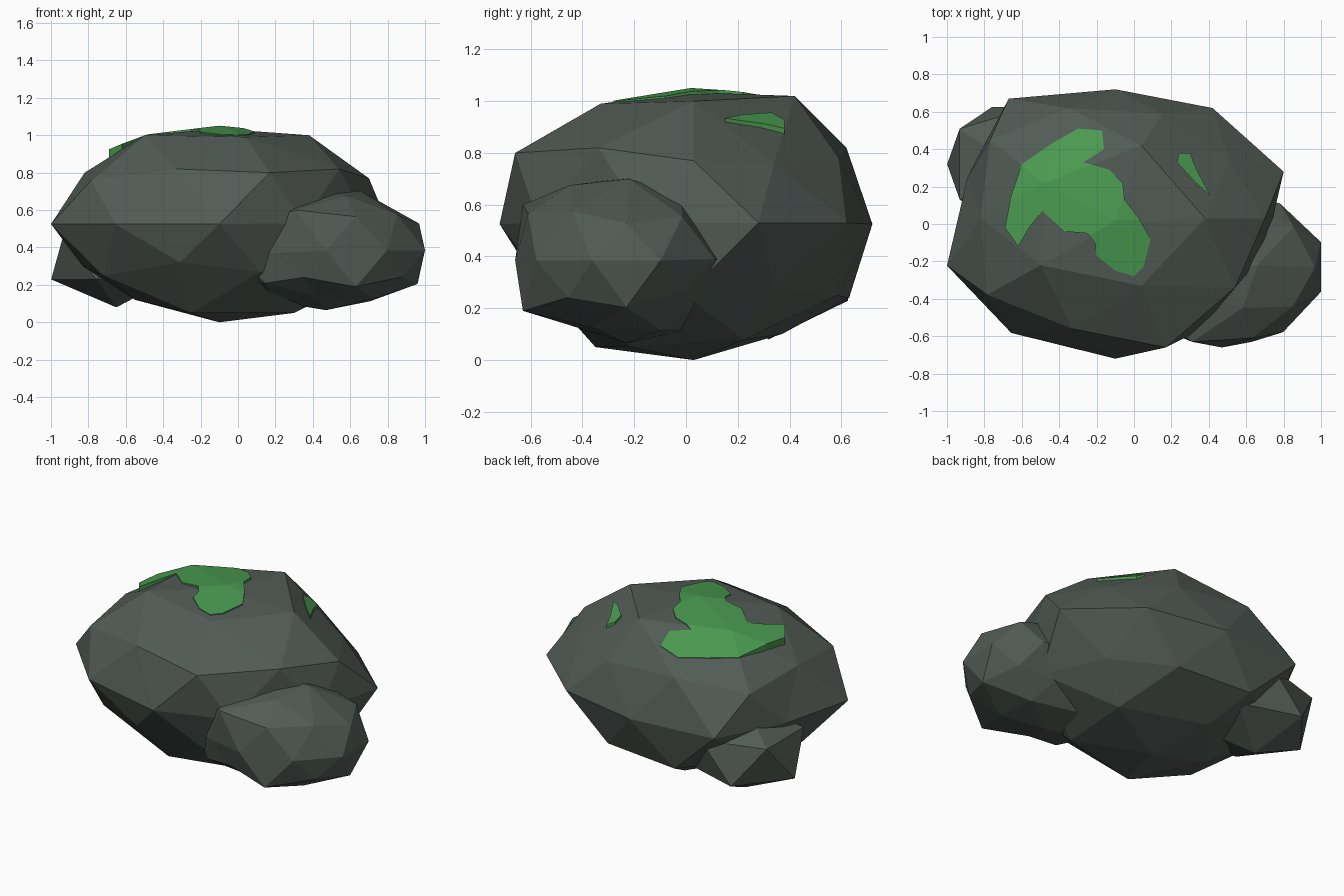
import bpy
import bmesh
from mathutils import Vector

old_cube = bpy.data.objects.get("Cube")
if old_cube:
    bpy.data.objects.remove(old_cube, do_unlink=True)


def make_material(name, colour):
    mat = bpy.data.materials.new(name)
    mat.use_nodes = True
    mat.diffuse_color = colour
    for node in mat.node_tree.nodes:
        if node.type == 'BSDF_PRINCIPLED':
            node.inputs["Base Color"].default_value = colour
            node.inputs["Roughness"].default_value = 0.9
    return mat


def add_object(name, bm, material=None):
    mesh = bpy.data.meshes.new(name)
    bm.to_mesh(mesh)
    bm.free()
    obj = bpy.data.objects.new(name, mesh)
    bpy.context.scene.collection.objects.link(obj)
    if material:
        mesh.materials.append(material)
    return obj


def make_rock(name, centre, radii, detail, material, dents=(), lift=0.0):
    """Faceted stone: a stretched icosphere whose nearest corners move to the dents."""
    bm = bmesh.new()
    bmesh.ops.create_icosphere(bm, subdivisions=detail, radius=1)
    for v in bm.verts:
        v.co = Vector(centre) + Vector(a * r for a, r in zip(v.co, radii))
    for dent in dents:
        target = Vector(dent)
        min(bm.verts, key=lambda v: (v.co - target).length).co = target
    for v in bm.verts:
        v.co.z += lift
    return add_object(name, bm, material)


def make_moss(name, outline, base, material):
    """Moss patch: the raised stone surface kept only inside an outline."""
    bm = bmesh.new()
    face = bm.faces.new([bm.verts.new((x, y, 0.8)) for x, y in outline])
    top = bmesh.ops.extrude_face_region(bm, geom=[face])["geom"]
    for v in top:
        if isinstance(v, bmesh.types.BMVert):
            v.co.z = 1.2
    bmesh.ops.recalc_face_normals(bm, faces=bm.faces)
    cutter = add_object(name + "_cutter", bm)
    cutter.hide_render = True

    patch = base.copy()
    patch.name = name
    bpy.context.scene.collection.objects.link(patch)
    mod = patch.modifiers.new("outline", 'BOOLEAN')
    mod.operation = 'INTERSECT'
    mod.solver = 'EXACT'
    mod.object = cutter
    bpy.context.view_layer.update()
    graph = bpy.context.evaluated_depsgraph_get()
    mesh = bpy.data.meshes.new_from_object(patch.evaluated_get(graph))
    patch.modifiers.clear()
    patch.data = mesh
    mesh.materials.clear()
    mesh.materials.append(material)
    for poly in mesh.polygons:
        poly.material_index = 0
    bpy.data.objects.remove(cutter, do_unlink=True)


stone = make_material("dark_grey_stone", (0.085, 0.105, 0.092, 1))
green = make_material("moss_green", (0.068, 0.32, 0.08, 1))

# Main boulder
centre, radii = (-0.1, 0, 0.525), (0.946, 0.72, 0.525)
dents = [
    # crown
    (-0.1, 0, 1.035), (0.38, 0.03, 1), (0.04, 0.42, 1.02),
    (0.04, -0.33, 0.99), (-0.5, -0.22, 1), (-0.48, 0.22, 1),
    # shoulders
    (0.17, -0.66, 0.8), (-0.33, -0.56, 0.82), (0.54, -0.34, 0.82),
    (0.7, 0.03, 0.77), (0.51, 0.34, 0.76), (0.15, 0.59, 0.78),
    (-0.35, 0.62, 0.82), (-0.82, 0.03, 0.8), (-0.77, 0.45, 0.76),
    # waist
    (0.8, 0.28, 0.53), (0.42, 0.62, 0.53), (-0.67, 0.67, 0.53),
    (-0.89, 0.25, 0.53), (0.7, -0.15, 0.53), (0.35, -0.57, 0.53),
    # underside
    (-0.31, -0.59, 0.32), (0.12, -0.53, 0.27), (-0.72, -0.34, 0.25),
    (-0.83, 0, 0.3), (-0.7, 0.34, 0.28), (-0.36, 0.63, 0.24),
    (0.5, 0.34, 0.28), (-0.55, 0, 0.12), (-0.25, 0.37, 0.1),
    (-0.25, -0.35, 0.05), (0.3, -0.22, 0.05), (-0.1, 0.03, 0),
]
make_rock("main_boulder", centre, radii, 2, stone, dents)

# Smaller stones against its sides
make_rock("front_stone", (0.47, -0.23, 0.385), (0.557, 0.43, 0.32), 2, stone, [
    # top and rim
    (0.31, -0.63, 0.6), (0.63, -0.61, 0.565), (0.85, -0.44, 0.575),
    (0.66, -0.22, 0.7), (0.58, -0.45, 0.675), (0.6, -0.02, 0.635),
    (0.62, 0.08, 0.5), (0.78, 0.11, 0.39), (0.19, -0.58, 0.37),
    # underside
    (0.63, -0.63, 0.19), (0.35, -0.58, 0.24), (0.15, -0.53, 0.21),
    (0.42, -0.45, 0.135), (0.72, -0.36, 0.125), (0.62, 0.04, 0.22),
    (0.86, -0.02, 0.26), (0.96, -0.23, 0.205),
])
make_rock("back_stone", (-0.65, 0.32, 0.35), (0.39, 0.36, 0.27), 1, stone)

# Moss patches, thicker at the crown and over the right-hand edge
moss_base = make_rock("moss_base", centre, radii, 2, green,
                      dents + [(-0.1, 0.02, 1.047), (-0.84, 0.03, 0.86),
                               (0.52, 0.35, 0.78)], lift=0.004)
make_moss("top_moss", [
    (-0.69, -0.02), (-0.66, 0.14), (-0.6, 0.32), (-0.44, 0.43), (-0.3, 0.51),
    (-0.17, 0.5), (-0.16, 0.4), (-0.27, 0.33), (-0.13, 0.29), (-0.06, 0.22),
    (-0.05, 0.13), (0.02, 0.04), (0.09, -0.08), (0.05, -0.23), (0, -0.28),
    (-0.1, -0.25), (-0.2, -0.17), (-0.21, -0.1), (-0.25, -0.05),
    (-0.37, -0.04), (-0.49, 0.07), (-0.56, -0.02), (-0.62, -0.12),
], moss_base, green)
make_moss("side_moss", [
    (0.23, 0.33), (0.24, 0.38), (0.3, 0.38), (0.33, 0.3), (0.41, 0.15),
    (0.33, 0.22),
], moss_base, green)
bpy.data.objects.remove(moss_base, do_unlink=True)
